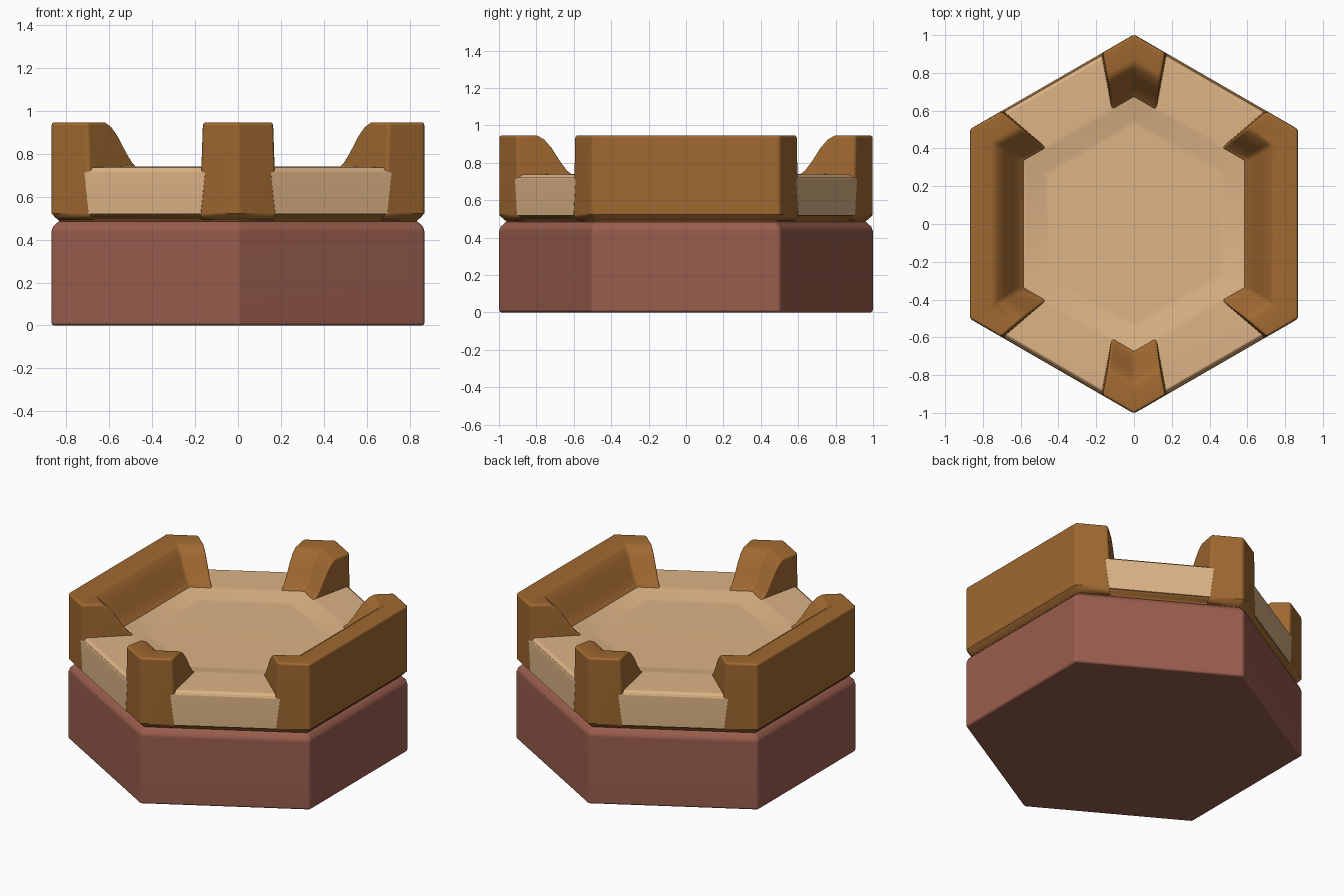
import bpy, bmesh, math
from mathutils import Vector

cube = bpy.data.objects.get("Cube")
if cube:
    bpy.data.objects.remove(cube, do_unlink=True)


def material(name, rgb):
    m = bpy.data.materials.new(name)
    m.use_nodes = True
    m.diffuse_color = (*rgb, 1)
    m.node_tree.nodes["Principled BSDF"].inputs["Base Color"].default_value = (*rgb, 1)
    return m


CLAY = material("red clay", (0.32, 0.11, 0.075))
WOOD = material("brown rim", (0.35, 0.14, 0.03))
SAND = material("sand", (0.72, 0.455, 0.235))


def polar(degrees):
    a = math.radians(degrees)
    return Vector((math.cos(a), math.sin(a), 0))


def corner(degrees):
    """Station on a hexagon corner; profiles give (apothem, z)."""
    d = polar(degrees) / math.cos(math.radians(30))
    return lambda a, z: d * a + Vector((0, 0, z))


def gap_side(degrees, sign):
    """Station on one side of the wedge-shaped gap centred on an edge."""
    n, t = polar(degrees), polar(degrees + 90)

    def place(a, z):
        half = 0.309 - 0.352 * (0.866 - a) - 0.04 * (0.946 - z)
        return n * a + t * sign * half + Vector((0, 0, z))
    return place


def plate_side(degrees, sign):
    """Station on one slanted side of a gap's outer plate."""
    n, t = polar(degrees), polar(degrees + 90)
    return lambda a, z: n * a + t * sign * (0.326 - 0.12 * (0.72 - z)) + Vector((0, 0, z))


def finish(bm, name, mat, bevel):
    bmesh.ops.recalc_face_normals(bm, faces=bm.faces)
    mesh = bpy.data.meshes.new(name)
    bm.to_mesh(mesh)
    bm.free()
    mesh.materials.append(mat)
    obj = bpy.data.objects.new(name, mesh)
    bpy.context.collection.objects.link(obj)
    mod = obj.modifiers.new("soft edges", "BEVEL")
    mod.width, mod.segments = bevel, 3
    mod.limit_method, mod.angle_limit = "ANGLE", math.radians(42)
    bpy.ops.object.select_all(action="DESELECT")
    obj.select_set(True)
    bpy.context.view_layer.objects.active = obj
    bpy.ops.object.modifier_apply(modifier=mod.name)
    bpy.ops.object.shade_smooth_by_angle(angle=math.radians(40))
    flat = obj.modifiers.new("flat large faces", "WEIGHTED_NORMAL")
    flat.keep_sharp = True


def hex_solid(name, profile, mat, bevel):
    """Stack of hexagons closed at the top and bottom."""
    bm = bmesh.new()
    rings = [[bm.verts.new(corner(30 + 60 * i)(a, z)) for i in range(6)] for a, z in profile]
    for lo, hi in zip(rings, rings[1:]):
        for i in range(6):
            j = (i + 1) % 6
            bm.faces.new((lo[i], lo[j], hi[j], hi[i]))
    bm.faces.new(rings[0])
    bm.faces.new(rings[-1])
    finish(bm, name, mat, bevel)


def sweep(name, stations, profile, mat, bevel):
    """Sweep a closed cross-section through the stations."""
    bm = bmesh.new()
    rings = [[bm.verts.new(s(a, z)) for a, z in profile] for s in stations]
    n = len(profile)
    for r, q in zip(rings, rings[1:]):
        for i in range(n):
            j = (i + 1) % n
            bm.faces.new((r[i], r[j], q[j], q[i]))
    bm.faces.new(rings[0])
    bm.faces.new(rings[-1])
    finish(bm, name, mat, bevel)


# Clay base with a rounded top edge
hex_solid("base", [(0.869, 0), (0.869, 0.435), (0.862, 0.458), (0.835, 0.487)], CLAY, 0.014)

# Thin brown foundation above the neck
hex_solid("rim_foundation", [(0.828, 0.475), (0.836, 0.492), (0.852, 0.507), (0.866, 0.521)],
          WOOD, 0.005)

# Sand filling with a shallow dished floor
hex_solid("sand_floor", [(0.858, 0.515), (0.858, 0.722), (0.845, 0.736), (0.60, 0.741),
                         (0.57, 0.735), (0.48, 0.713), (0.45, 0.71)], SAND, 0.005)

# Sand plates closing the outside of the four gaps
PLATE = [(0.862, 0.518), (0.869, 0.518), (0.869, 0.712), (0.862, 0.722)]
for label, mid in (("back_left", 60), ("back_right", 120),
                   ("front_right", 240), ("front_left", 300)):
    sweep(label + "_sand_plate", [plate_side(mid, -1), plate_side(mid, 1)], PLATE, SAND, 0.001)

# Rim walls: straight outside, curved inside
WALL = [(0.836, 0.490), (0.853, 0.505), (0.868, 0.522), (0.868, 0.946), (0.755, 0.946),
        (0.721, 0.925), (0.684, 0.88), (0.64, 0.805), (0.608, 0.76), (0.579, 0.736),
        (0.579, 0.490)]
for label, mid in (("left", 0), ("right", 180)):
    sweep(label + "_wall", [gap_side(mid - 60, 1), corner(mid - 30),
                            corner(mid + 30), gap_side(mid + 60, -1)], WALL, WOOD, 0.014)
for label, mid in (("back", 90), ("front", 270)):
    sweep(label + "_corner_post", [gap_side(mid - 30, 1), corner(mid),
                                   gap_side(mid + 30, -1)], WALL, WOOD, 0.014)
